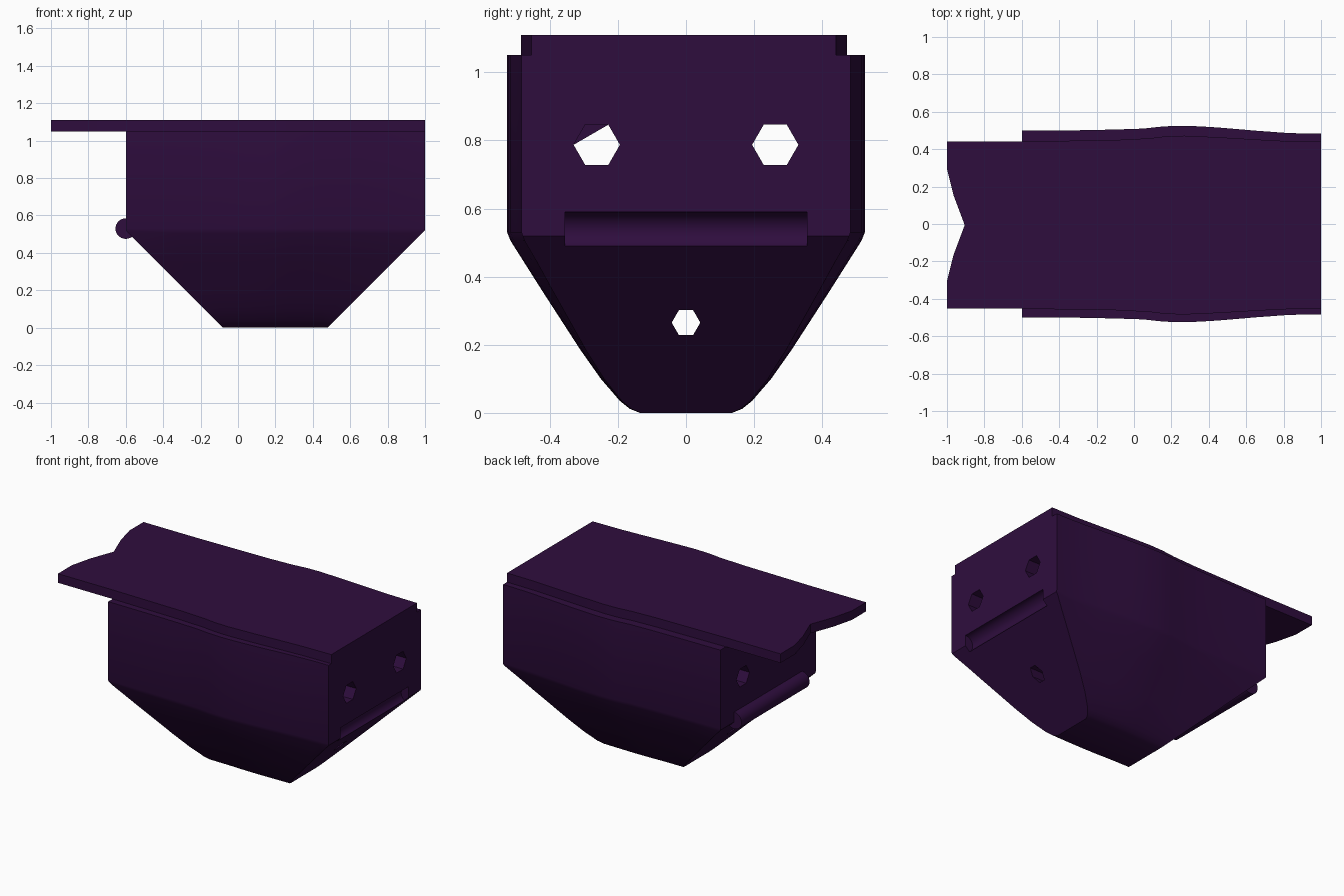
import bpy, bmesh, math
from mathutils import Vector

if "Cube" in bpy.data.objects:
    bpy.data.objects.remove(bpy.data.objects["Cube"])

purple = bpy.data.materials.new("dark purple")
purple.diffuse_color = (0.028, 0.004, 0.048, 1)
purple.use_nodes = True
purple.node_tree.nodes["Principled BSDF"].inputs["Base Color"].default_value = purple.diffuse_color


def make(name, bm):
    bmesh.ops.recalc_face_normals(bm, faces=bm.faces)
    me = bpy.data.meshes.new(name)
    bm.to_mesh(me)
    bm.free()
    ob = bpy.data.objects.new(name, me)
    bpy.context.collection.objects.link(ob)
    me.materials.append(purple)
    return ob


def rod(name, sides, radius, length, loc, rot):
    bpy.ops.mesh.primitive_cylinder_add(vertices=sides, radius=radius, depth=length,
                                        location=loc, rotation=rot)
    ob = bpy.context.object
    ob.name = name
    ob.data.materials.append(purple)
    return ob


def smooth(ob, angle):
    bpy.ops.object.select_all(action='DESELECT')
    ob.select_set(True)
    bpy.context.view_layer.objects.active = ob
    bpy.ops.object.shade_smooth_by_angle(angle=math.radians(angle))


# Body: cross-section lofted along x with a gentle side bulge
half = [(0.135, 0), (0.165, 0.012), (0.194, 0.035), (0.25, 0.1), (0.31, 0.185),
        (0.42, 0.355), (0.515, 0.505), (0.525, 0.53), (0.525, 1.05)]
section = half + [(-y, z) for y, z in reversed(half)]
widths = [(-0.6, 0.499), (-0.3, 0.501), (-0.1, 0.505), (0.05, 0.51), (0.15, 0.521),
          (0.21, 0.524), (0.27, 0.525), (0.35, 0.522), (0.45, 0.516), (0.65, 0.499),
          (0.8, 0.488), (0.92, 0.483), (1.0, 0.483)]
bm = bmesh.new()
rings = [[bm.verts.new((x, y * w / 0.525, z)) for y, z in section] for x, w in widths]
n = len(section)
for a, b in zip(rings, rings[1:]):
    for i in range(n):
        j = (i + 1) % n
        bm.faces.new((a[i], a[j], b[j], b[i]))
bm.faces.new(rings[0])
bm.faces.new(rings[-1])
# Slanted lower ends
for point, normal in (((-0.08, 0, 0), (-1, 0, -1)), ((0.48, 0, 0), (1, 0, -1))):
    bmesh.ops.bisect_plane(bm, geom=bm.verts[:] + bm.edges[:] + bm.faces[:], dist=1e-5,
                           plane_co=Vector(point), plane_no=Vector(normal).normalized(),
                           clear_outer=True)
    bmesh.ops.holes_fill(bm, edges=[e for e in bm.edges if e.is_boundary], sides=0)
body = make("body", bm)

# Holes through both ends, and the round groove on the right end
across, along = (0, math.pi / 2, 0), (math.pi / 2, 0, 0)
cutters = [rod("hole_cutter", 6, r, 4, (0, y, z), across)
           for y, z, r in ((-0.262, 0.787, 0.068), (0.262, 0.787, 0.068), (0, 0.265, 0.042))]
cutters.append(rod("groove_cutter", 32, 0.055, 0.71, (1, 0, 0.535), along))
for c in cutters:
    mod = body.modifiers.new("cut", 'BOOLEAN')
    mod.operation = 'DIFFERENCE'
    mod.solver = 'EXACT'
    mod.object = c
bpy.context.view_layer.objects.active = body
for mod in list(body.modifiers):
    bpy.ops.object.modifier_apply(modifier=mod.name)
for c in cutters:
    bpy.data.objects.remove(c)
smooth(body, 30)

# Small web across one corner of a hole on the left end
bm = bmesh.new()
bm.faces.new([bm.verts.new((-0.6, y, z))
              for y, z in ((-0.33, 0.787), (-0.296, 0.846), (-0.228, 0.846))])
make("hole_corner_web", bm)

# Round bead on the left end
smooth(rod("bead", 32, 0.055, 0.71, (-0.6, 0, 0.53), along), 30)

# Top plate with a pointed notch at its left end
edge = [(-1, 0.447), (-0.6, 0.447), (-0.1, 0.455), (0.08, 0.464), (0.17, 0.475),
        (0.27, 0.478), (0.45, 0.47), (0.65, 0.458), (0.8, 0.45), (1, 0.447)]
notch = [(-0.965, 0.16), (-1, 0.3)]
side = notch + edge
outline = [(-0.905, 0)] + side + [(x, -y) for x, y in reversed(side)]
bm = bmesh.new()
low = bm.faces.new([bm.verts.new((x, y - 0.006, 1.05)) for x, y in outline])
top = bmesh.ops.extrude_face_region(bm, geom=[low], use_keep_orig=True)
bmesh.ops.translate(bm, vec=(0, 0, 0.06),
                    verts=[v for v in top["geom"] if isinstance(v, bmesh.types.BMVert)])
smooth(make("top_plate", bm), 15)
